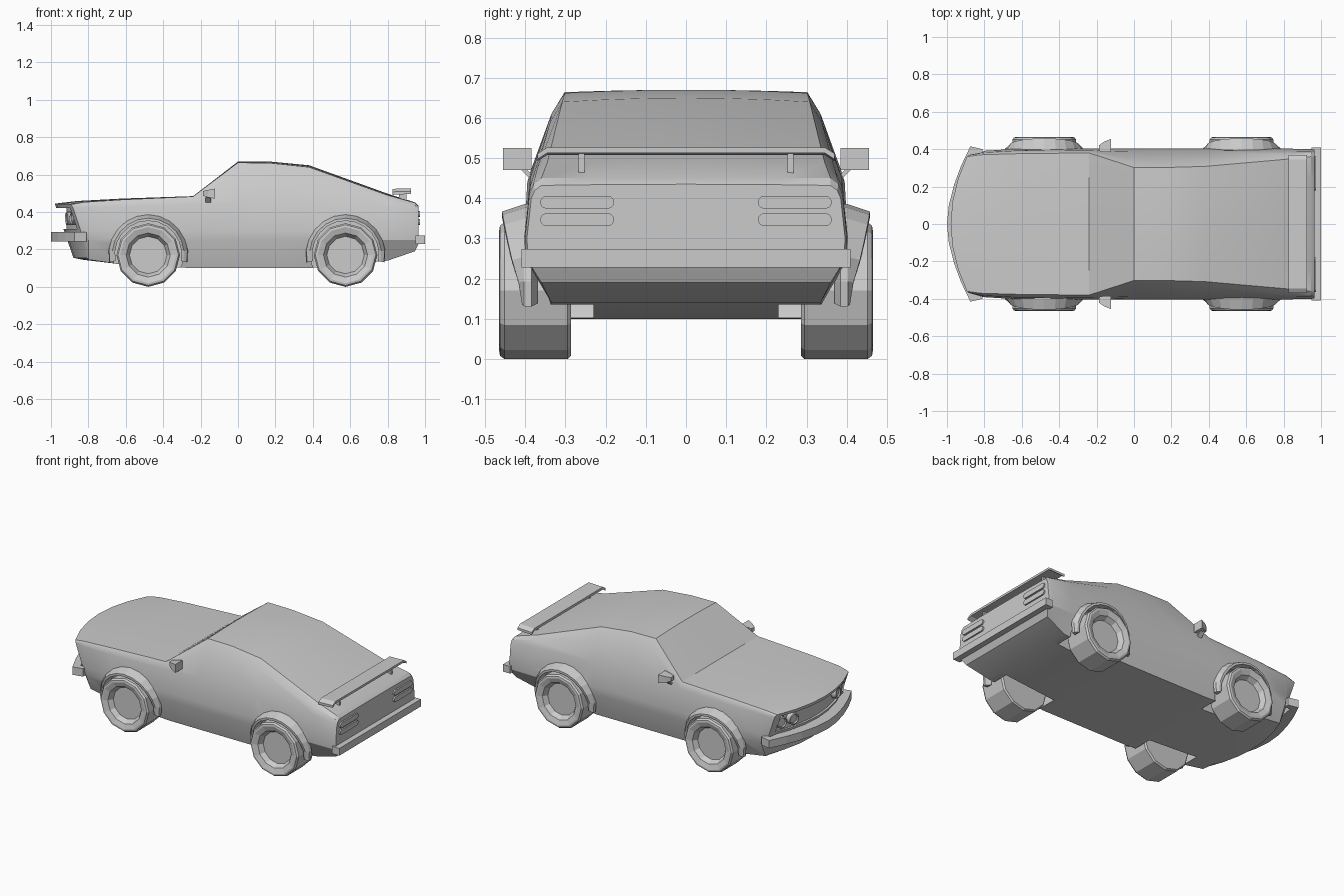
import bpy, math
from math import sin, cos, pi, radians
import bmesh

if "Cube" in bpy.data.objects:
    bpy.data.objects.remove(bpy.data.objects["Cube"])


def make(name, verts, faces, smooth=None):
    me = bpy.data.meshes.new(name)
    me.from_pydata(verts, [], faces)
    bm = bmesh.new()
    bm.from_mesh(me)
    bmesh.ops.recalc_face_normals(bm, faces=bm.faces)
    bm.to_mesh(me)
    bm.free()
    ob = bpy.data.objects.new(name, me)
    bpy.context.collection.objects.link(ob)
    if smooth:
        shade(ob, smooth)
    return ob


def activate(ob):
    bpy.ops.object.select_all(action='DESELECT')
    ob.select_set(True)
    bpy.context.view_layer.objects.active = ob


def shade(ob, angle):
    activate(ob)
    bpy.ops.object.shade_smooth_by_angle(angle=radians(angle))


def loft(name, rings, cap=None, smooth=None):
    """Skin a list of closed rings; cap lists the end faces by ring index."""
    n = len(rings[0])
    cap = cap or [range(n)]
    faces = [(a * n + i, a * n + (i + 1) % n, (a + 1) * n + (i + 1) % n, (a + 1) * n + i)
             for a in range(len(rings) - 1) for i in range(n)]
    for base in (0, (len(rings) - 1) * n):
        faces += [[base + i for i in f] for f in cap]
    return make(name, [p for r in rings for p in r], faces, smooth)


def box(name, x0, x1, y0, y1, z0, z1):
    return loft(name, [[(x, y0, z0), (x, y1, z0), (x, y1, z1), (x, y0, z1)] for x in (x0, x1)])


def cut(ob, cutter):
    cutter.hide_render = True
    m = ob.modifiers.new('cut', 'BOOLEAN')
    m.object, m.operation, m.solver = cutter, 'DIFFERENCE', 'EXACT'
    activate(ob)
    bpy.ops.object.modifier_apply(modifier=m.name)
    bpy.data.objects.remove(cutter)


def bow(y, amount=.095):
    return amount * (y / .38) ** 2


# Body: cross-sections from nose to tail
# x, bow, slant | bottom z, y | side y | shoulder z, y | upper z, y | roof edge z, y | centre z
stations = [
    (-.98, .095, .10, .155, .33, .365, .41, .37, .43, .368, .44, .36, .445),
    (-.86, .04, .03, .145, .34, .388, .425, .382, .443, .378, .453, .37, .459),
    (-.62, 0, 0, .12, .35, .40, .43, .393, .455, .385, .466, .376, .472),
    (-.24, 0, 0, .10, .355, .40, .44, .395, .47, .386, .483, .38, .485),
    (0, 0, 0, .10, .355, .40, .45, .388, .61, .335, .664, .302, .67),
    (.17, 0, 0, .10, .355, .40, .45, .388, .61, .335, .662, .302, .67),
    (.38, 0, 0, .10, .355, .40, .45, .388, .59, .338, .64, .308, .65),
    (.80, 0, 0, .14, .335, .40, .43, .388, .468, .372, .49, .345, .498),
    (.945, 0, 0, .19, .36, .398, .41, .39, .435, .38, .45, .36, .452),
    (.965, 0, 0, .23, .385, .393, .40, .385, .42, .376, .432, .36, .435),
]
rings = []
for x, b, s, zb, yb, ym, zs, ys, zr, yr, zt, yt, zc in stations:
    half = [(yb * k / 3, zb) for k in range(4)]
    half += [(ym, .25), (ym + .003, .30), (ys, zs), (yr, zr)]
    half += [(yt * k / 3, zt + (zc - zt) * (1 - (k / 3) ** 2)) for k in (3, 2, 1, 0)]
    full = half + [(-y, z) for y, z in half[-2:0:-1]]
    rings.append([(x + bow(y, b) + s * (zc - z) / (zc - zb), y, z) for y, z in full])
side = [(0, 1, 10, 11), (1, 2, 9, 10), (2, 3, 8, 9), (3, 4, 5, 6, 7, 8)]
body = loft('body', rings, side + [[(22 - i) % 22 for i in f] for f in side])

# Wheel wells and the grille recess
WHEELS = (-.48, .575)
for wx in WHEELS:
    for s in (1, -1):
        well = loft('well_cutter', [[(wx + .188 * cos(a * pi / 12), s * y, .175 + .188 * sin(a * pi / 12))
                                     for a in range(24)] for y in (.23, .6)])
        cut(body, well)
ys = [-.33 + .66 * i / 10 for i in range(11)]
outline = [(-.918 + bow(y), y) for y in ys] + [(-1.1, .33), (-1.1, -.33)]
cut(body, loft('grille_cutter', [[(x, y, z) for x, y in outline] for z in (.31, .422)]))
shade(body, 25)

# Wheels (12-sided) and flared arches
tyre = [(.085, .425), (.10, .425), (.118, .455), (.15, .465), (.162, .463), (.17, .452),
        (.17, .295), (.162, .286), (.09, .286)]
for wx, pos in zip(WHEELS, ('front', 'rear')):
    for s, lr in ((1, 'left'), (-1, 'right')):
        loft(f'{pos}_{lr}_wheel', [[(wx + r * cos(k * pi / 6), s * y, .17 + r * sin(k * pi / 6))
                                    for k in range(12)] for r, y in tyre])
        arch = []
        for k in range(13):
            a = radians(-12 + 204 * k / 12)
            out = .408 + .05 * max(0, sin(a)) ** .7
            prof = [(.213, .385), (.21, .403), (.192, out), (.178, out), (.178, .37)]
            arch.append([(wx + r * cos(a), s * y, .175 + r * sin(a)) for r, y in prof])
        loft(f'{pos}_{lr}_arch', arch)

# Front bumper follows the curved nose and wraps around the corners
edge = [(-1, 0), (-.99, .1), (-.962, .21), (-.925, .31), (-.875, .415), (-.81, .40)]
back = [(-.92, 0), (-.91, .1), (-.89, .21), (-.86, .31), (-.85, .37), (-.81, .37)]
path = [(*a, *b) for a, b in zip(edge, back)]
path = [(a, -b, c, -d) for a, b, c, d in path[:0:-1]] + path
loft('front_bumper', [[(a, b, .243), (a, b, .293), (c, d, .293), (c, d, .243)] for a, b, c, d in path])

# Rear bumper
box('rear_bumper', .95, 1.0, -.41, .41, .228, .274)

# Twin headlights on each side, turned to follow the nose
for s, lr in ((1, 'left'), (-1, 'right')):
    for i, y in enumerate((.215, .295)):
        t = 1.32 * y * .8
        lamp = []
        for r, d in ((.036, .02), (.036, -.022), (.029, -.025), (.026, -.017)):
            lamp.append([(-.925 + bow(y) + d * cos(t) + r * cos(k * pi / 8) * sin(t) * -1 * -1,
                          s * (y - d * sin(t) * -1 * -1 + r * cos(k * pi / 8) * cos(t)),
                          .366 + r * sin(k * pi / 8)) for k in range(16)])
        loft(f'{lr}_headlight_{i + 1}', lamp, smooth=30)

    # Tail lights: two pill-shaped bars
    for i, z in enumerate((.39, .347)):
        pill = []
        for k in range(14):
            a = -pi / 2 + pi * (k if k < 7 else k - 1) / 6
            pill.append(((.347 if k < 7 else .195) + .016 * cos(a), z + .016 * sin(a)))
        loft(f'{lr}_tail_light_{i + 1}', [[(x, s * y, zz) for y, zz in pill] for x in (.955, .974)])

    # Door mirrors: tapered housing on a short stalk
    loft(f'{lr}_mirror', [[(x, s * y, z) for y, z in ((y0, z0), (y1, z0), (y1, z1), (y0, z1))]
                          for x, y0, y1, z0, z1 in ((-.188, .39, .42, .487, .512),
                                                    (-.16, .385, .44, .478, .518),
                                                    (-.122, .385, .455, .471, .525))])
    loft(f'{lr}_mirror_stalk', [[(-.175, s * y, z), (-.145, s * y, z), (-.145, s * (y + .015), z),
                                 (-.175, s * (y + .015), z)] for y, z in ((.375, .45), (.405, .48))])
    # Spoiler struts
    box(f'{lr}_spoiler_strut', .86, .90, s * .26 - .007, s * .26 + .007, .455, .515)

# Rear spoiler with drooping tips
wing = []
for y, dz in ((-.37, -.016), (-.345, 0), (.345, 0), (.37, -.016)):
    wing.append([(.826, y, .508 + dz), (.926, y, .513 + dz), (.926, y, .527 + dz), (.826, y, .524 + dz)])
loft('spoiler', wing)
